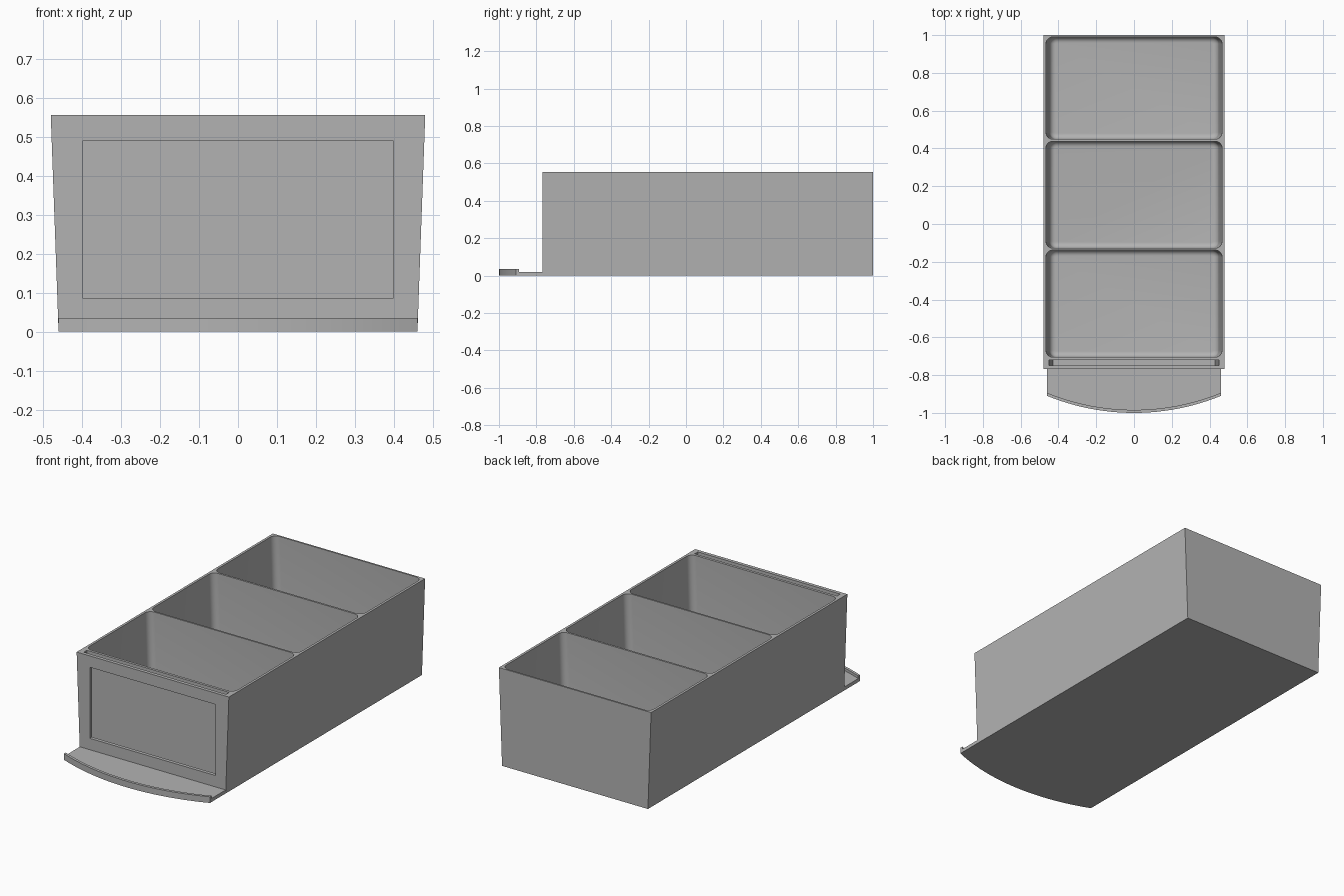
import bpy
import bmesh
from math import cos, sin, pi, asin

cube = bpy.data.objects.get("Cube")
if cube:
    bpy.data.objects.remove(cube, do_unlink=True)

grey = bpy.data.materials.new("plain grey")
grey.use_nodes = True
colour = (0.45, 0.45, 0.45, 1)
grey.diffuse_color = colour
grey.node_tree.nodes["Principled BSDF"].inputs["Base Color"].default_value = colour

HEIGHT, FRONT, BACK = 0.555, -0.768, 1.0
LOW_HALF, TOP_HALF = 0.46, 0.48
FLOOR = 0.02


def loft(name, rings):
    """Solid skinned through closed rings that share a vertex count."""
    bm = bmesh.new()
    loops = [[bm.verts.new(p) for p in ring] for ring in rings]
    for a, b in zip(loops, loops[1:]):
        for i in range(len(a)):
            j = (i + 1) % len(a)
            bm.faces.new((a[i], a[j], b[j], b[i]))
    bm.faces.new(loops[0][::-1])
    bm.faces.new(loops[-1])
    bmesh.ops.recalc_face_normals(bm, faces=bm.faces)
    mesh = bpy.data.meshes.new(name)
    bm.to_mesh(mesh)
    bm.free()
    mesh.materials.append(grey)
    obj = bpy.data.objects.new(name, mesh)
    bpy.context.collection.objects.link(obj)
    return obj


def rect(half, y0, y1, z):
    return [(-half, y0, z), (half, y0, z), (half, y1, z), (-half, y1, z)]


def rounded_rect(half, y0, y1, z, r, steps=6):
    centres = [(half - r, y1 - r), (r - half, y1 - r),
               (r - half, y0 + r), (half - r, y0 + r)]
    ring = []
    for q, (cx, cy) in enumerate(centres):
        for s in range(steps + 1):
            a = (q + s / steps) * pi / 2
            ring.append((cx + r * cos(a), cy + r * sin(a), z))
    return ring


def half_at(z, wall):
    return LOW_HALF + (TOP_HALF - LOW_HALF) * z / HEIGHT - wall


def compartment_cutter(y0, y1):
    # Rounded tray with a filleted floor and walls that follow the side taper
    fillet, corner, steps = 0.03, 0.036, 6
    rings = []
    for s in range(steps + 1):
        a = s / steps * pi / 2
        inset = fillet * (1 - sin(a))
        z = FLOOR + fillet * (1 - cos(a))
        rings.append(rounded_rect(half_at(z, 0.014) - inset, y0 + inset,
                                  y1 - inset, z, corner - inset))
    top = HEIGHT + 0.05
    rings.append(rounded_rect(half_at(top, 0.014), y0, y1, top, corner))
    return loft("compartment_cutter", rings)


def cut(target, cutter):
    cutter.hide_render = True
    mod = target.modifiers.new("cut", "BOOLEAN")
    mod.operation = "DIFFERENCE"
    mod.solver = "EXACT"
    mod.object = cutter
    bpy.context.view_layer.objects.active = target
    bpy.ops.object.modifier_apply(modifier=mod.name)
    bpy.data.objects.remove(cutter, do_unlink=True)


# Tapered drawer body
body = loft("drawer_body", [rect(LOW_HALF, FRONT, BACK, 0),
                            rect(TOP_HALF, FRONT, BACK, HEIGHT)])

# Three compartments
for y0, y1 in ((-0.705, -0.138), (-0.128, 0.438), (0.449, 0.99)):
    cut(body, compartment_cutter(y0, y1))

# Label slot behind the front, open at the top
cut(body, loft("slot_cutter", [rect(0.43, -0.748, -0.72, 0.05),
                               rect(0.45, -0.748, -0.72, HEIGHT + 0.02)]))

# Window through the front panel into the slot
cut(body, loft("window_cutter", [rect(0.397, FRONT - 0.05, -0.735, 0.085),
                                 rect(0.397, FRONT - 0.05, -0.735, 0.49)]))


# Curved pull plate and its raised rim
def arc(half, y_mid, y_end, steps=24):
    sag = y_end - y_mid
    radius = (half * half + sag * sag) / (2 * sag)
    sweep = asin(half / radius)
    pts = []
    for s in range(steps + 1):
        a = sweep * (2 * s / steps - 1)
        pts.append((radius * sin(a), y_mid + radius * (1 - cos(a))))
    return pts


def prism(name, outline, z0, z1):
    return loft(name, [[(x, y, z) for x, y in outline] for z in (z0, z1)])


outer = arc(LOW_HALF, -1.0, -0.91)
inner = [(x, y + 0.016) for x, y in outer]
plate = prism("pull_plate", outer + [(LOW_HALF, FRONT), (-LOW_HALF, FRONT)], 0, 0.02)
rim = prism("pull_rim", outer + inner[::-1], 0.02, 0.035)

# Smooth the fillets and arcs, keep the edges sharp
bpy.ops.object.select_all(action="DESELECT")
for obj in (body, plate, rim):
    obj.select_set(True)
bpy.context.view_layer.objects.active = body
bpy.ops.object.shade_smooth_by_angle(angle=pi / 6)
